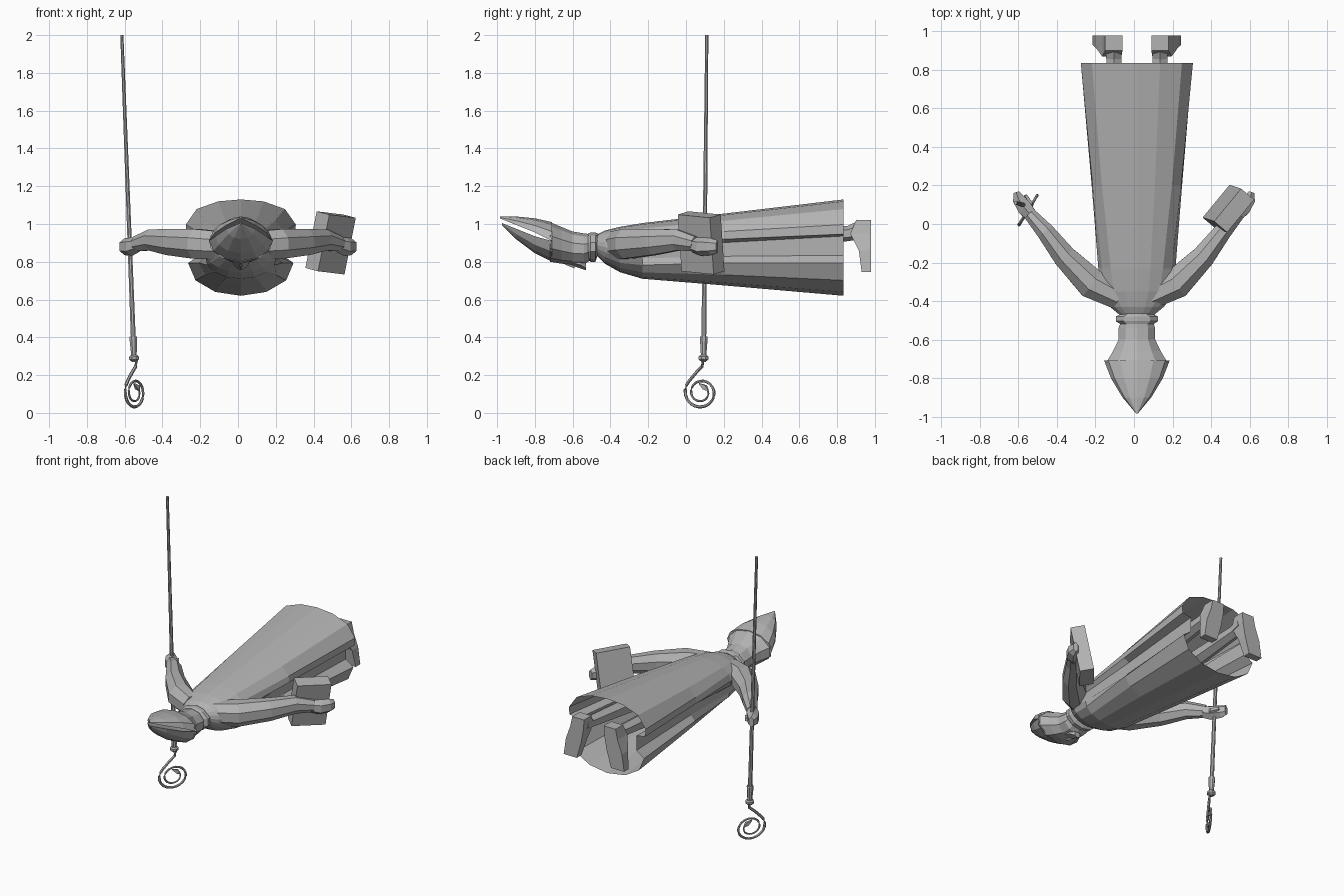
import bpy, bmesh, math
from mathutils import Vector, Matrix

if "Cube" in bpy.data.objects:
    bpy.data.objects.remove(bpy.data.objects["Cube"], do_unlink=True)

grey = bpy.data.materials.new("plain_grey")
grey.use_nodes = True
grey.diffuse_color = (0.45, 0.45, 0.45, 1)
grey.node_tree.nodes["Principled BSDF"].inputs["Base Color"].default_value = (0.45, 0.45, 0.45, 1)
CX = 0.015  # body centre line


def finish(name, bm):
    bmesh.ops.recalc_face_normals(bm, faces=bm.faces)
    mesh = bpy.data.meshes.new(name)
    bm.to_mesh(mesh)
    bm.free()
    mesh.materials.append(grey)
    obj = bpy.data.objects.new(name, mesh)
    bpy.context.collection.objects.link(obj)
    return obj


def loft(name, rings, cap_start=True, cap_end=True):
    """Skin a list of closed rings that have equal point counts."""
    bm = bmesh.new()
    rows = [[bm.verts.new(p) for p in ring] for ring in rings]
    n = len(rows[0])
    for a, b in zip(rows, rows[1:]):
        for i in range(n):
            j = (i + 1) % n
            bm.faces.new((a[i], a[j], b[j], b[i]))
    if cap_start:
        bm.faces.new(rows[0])
    if cap_end:
        bm.faces.new(rows[-1])
    return finish(name, bm)


def ellipse(y, half, low, high, n=10, x=CX):
    mid, rad = (low + high) / 2, (high - low) / 2
    return [(x + half * math.sin(2 * math.pi * i / n), y,
             mid + rad * math.cos(2 * math.pi * i / n)) for i in range(n)]


def tube(name, path, n=8):
    """Path entries are (centre, horizontal radius, other radius)."""
    rings = []
    for k, (c, ra, rb) in enumerate(path):
        d = Vector(path[min(k + 1, len(path) - 1)][0]) - Vector(path[max(k - 1, 0)][0])
        d.normalize()
        ref = Vector((0, 0, 1)) if abs(d.z) < 0.95 else Vector((0, 1, 0))
        side = d.cross(ref).normalized()
        up = side.cross(d)
        rings.append([Vector(c) + side * ra * math.cos(t) + up * rb * math.sin(t)
                      for t in [2 * math.pi * (i + 0.5) / n for i in range(n)]])
    return loft(name, rings)


# Shoulders and robe: a shell with an open hem and a fold down each side
profile = [(0, 1), (0.4, 0.98), (0.78, 0.9), (0.97, 0.74), (0.96, 0.64), (0.74, 0.62),
           (0.74, 0.42), (0.93, 0.34), (0.8, 0.16), (0.45, 0.04), (0, 0)]
smooth = [(math.sin(math.pi * i / 10), 0.5 + 0.5 * math.cos(math.pi * i / 10)) for i in range(11)]


def robe_ring(y, half, low, high, fold):
    pts = []
    for (px, pz), (sx, sz) in zip(profile, smooth):
        x, z = sx + (px - sx) * fold, sz + (pz - sz) * fold
        pts.append((x * half, low + z * (high - low)))
    right = [(CX + x, y, z) for x, z in pts]
    left = [(CX - x, y, z) for x, z in pts[-2:0:-1]]
    return right + left


loft("robe", [robe_ring(-0.48, 0.08, 0.84, 0.94, 0),
              robe_ring(-0.43, 0.14, 0.79, 0.965, 0),
              robe_ring(-0.35, 0.20, 0.745, 0.985, 0),
              robe_ring(-0.23, 0.21, 0.71, 1.005, 0.3),
              robe_ring(0.2, 0.245, 0.675, 1.055, 0.8),
              robe_ring(0.835, 0.30, 0.62, 1.13, 1)], cap_end=False)

# Collar, neck and head
loft("collar", [ellipse(-0.465, 0.08, 0.84, 0.95), ellipse(-0.48, 0.115, 0.80, 0.955),
                ellipse(-0.505, 0.115, 0.80, 0.955), ellipse(-0.52, 0.09, 0.81, 0.95)])
loft("head", [ellipse(-0.49, 0.08, 0.82, 0.945), ellipse(-0.54, 0.10, 0.785, 0.95),
              ellipse(-0.60, 0.10, 0.785, 0.96), ellipse(-0.66, 0.13, 0.79, 0.985),
              ellipse(-0.72, 0.168, 0.80, 1.01)])
loft("beard", [ellipse(-0.53, 0.025, 0.755, 0.80, 6), ellipse(-0.56, 0.045, 0.765, 0.84, 6),
               ellipse(-0.62, 0.05, 0.785, 0.85, 6)])
loft("nose", [ellipse(-0.59, 0.018, 0.765, 0.82, 4), ellipse(-0.64, 0.008, 0.785, 0.82, 4)])


# Hat: two curved pointed plates with a wedge-shaped gap
def hat_plate(name, sections):
    rings = []
    for y, half, edge, crown in sections:
        rings.append([(CX + half * math.cos(math.pi * i / 6), y,
                       edge + (crown - edge) * math.sin(math.pi * i / 6)) for i in range(7)])
    loft(name, rings)


hat_plate("hat_back", [(-0.71, 0.17, 0.91, 1.01), (-0.80, 0.135, 0.955, 1.03),
                       (-0.90, 0.075, 0.995, 1.04), (-0.985, 0.004, 1.03, 1.04)])
hat_plate("hat_front", [(-0.71, 0.17, 0.91, 0.80), (-0.80, 0.135, 0.935, 0.845),
                        (-0.90, 0.075, 0.975, 0.92), (-0.975, 0.004, 1.005, 0.995)])

# Arms, hands and legs, mirrored
for s, side in ((1, "left"), (-1, "right")):
    arm = [((0.08, -0.38, 0.885), 0.07, 0.08), ((0.22, -0.31, 0.895), 0.085, 0.085),
           ((0.36, -0.17, 0.905), 0.065, 0.075), ((0.46, -0.04, 0.915), 0.05, 0.06),
           ((0.54, 0.05, 0.895), 0.036, 0.042)]
    hand = [((0.53, 0.04, 0.89), 0.035, 0.04), ((0.565, 0.08, 0.88), 0.045, 0.05),
            ((0.60, 0.13, 0.88), 0.036, 0.045), ((0.612, 0.165, 0.88), 0.018, 0.035)]
    thumb = [((0.55, 0.06, 0.87), 0.018, 0.02), ((0.54, 0.11, 0.875), 0.016, 0.018),
             ((0.565, 0.15, 0.88), 0.01, 0.012)]
    for label, path, n in (("arm", arm, 8), ("hand", hand, 6), ("thumb", thumb, 5)):
        tube(side + "_" + label, [((s * c[0], c[1], c[2]), a, b) for c, a, b in path], n)

    tube(side + "_leg", [((CX + s * 0.10, -0.1, 0.88), 0.075, 0.075),
                         ((CX + s * 0.11, 0.45, 0.91), 0.055, 0.055),
                         ((CX + s * 0.12, 0.86, 0.95), 0.045, 0.04),
                         ((CX + s * 0.12, 0.93, 0.97), 0.05, 0.05)], 6)
    # Foot: wedge from heel to toe, turned slightly outwards
    rings = []
    for x, z, half, y in ((0.12, 1.02, 0.045, 0.90), (0.13, 0.95, 0.05, 0.87),
                          (0.155, 0.86, 0.058, 0.915), (0.18, 0.745, 0.05, 0.93)):
        x = CX + s * x
        rings.append([(x - half, y, z), (x + half, y, z),
                      (x + half, 0.98, z), (x - half, 0.98, z)])
    loft(side + "_foot", rings)

# Book held in the left hand
bm = bmesh.new()
bmesh.ops.create_cube(bm, size=1)
wide = Vector((0.14, 0.17, -0.017))
tall = Vector((-0.06, 0.02, -0.3))
thick = wide.cross(tall).normalized() * -0.09
frame = Matrix((wide, tall, thick)).transposed().to_4x4()
bmesh.ops.transform(bm, matrix=Matrix.Translation((0.49, 0.08, 0.90)) @ frame, verts=bm.verts)
finish("book", bm)


# Staff: pole, sleeve and knob
def on_staff(z):
    return Vector((-0.55 - 0.065 * (z - 0.28) / 1.72, 0.093 + 0.01 * (z - 0.28), z))


def staff_part(name, steps):
    tube(name, [(on_staff(z), r, r) for z, r in steps])


staff_part("staff_pole", [(2.0, 0.009), (0.39, 0.014)])
staff_part("staff_sleeve", [(0.405, 0.02), (0.395, 0.022), (0.31, 0.016), (0.27, 0.014)])
staff_part("staff_knob", [(0.305, 0.02), (0.297, 0.028), (0.283, 0.028), (0.275, 0.018)])


# Spiral crook in a slanted upright plane
def crook(u, z):
    return Vector((-0.545 + 0.62 * u, 0.08 + u, z))


path = [crook(0.012, 0.28), crook(0.005, 0.245), crook(-0.025, 0.215)]
steps = 34
for i in range(steps + 1):
    f = i / steps
    t = math.radians(135 + 610 * f)
    r = 0.088 - 0.052 * f
    path.append(crook(r * math.cos(t), 0.108 + r * math.sin(t)))
tube("staff_crook", [(p, 0.0095 - 0.00012 * k, 0.0095 - 0.00012 * k) for k, p in enumerate(path)], 6)
tube("crook_leaf", [(crook(0.035, 0.12), 0.006, 0.006), (crook(0.02, 0.135), 0.014, 0.018),
                    (crook(-0.01, 0.155), 0.004, 0.004)], 4)
